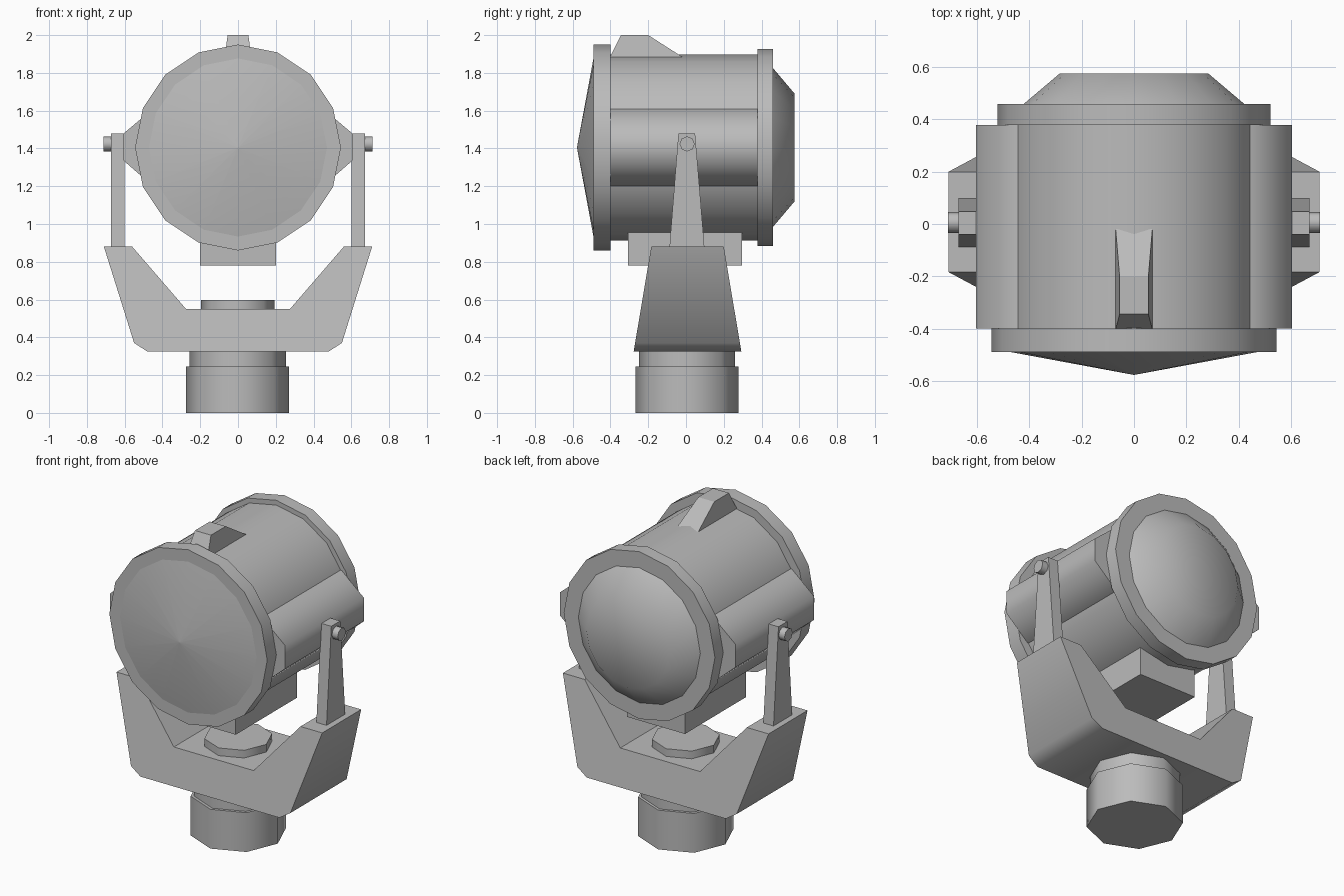
import bpy, bmesh, math
from mathutils import Matrix, Vector

if "Cube" in bpy.data.objects:
    bpy.data.objects.remove(bpy.data.objects["Cube"])

metal = bpy.data.materials.new("grey metal")
metal.diffuse_color = (0.5, 0.5, 0.5, 1)
metal.use_nodes = True
metal.node_tree.nodes["Principled BSDF"].inputs["Base Color"].default_value = metal.diffuse_color


def finish(name, bm, angle):
    """Turn a bmesh into a named, shaded object."""
    bmesh.ops.recalc_face_normals(bm, faces=bm.faces)
    me = bpy.data.meshes.new(name)
    bm.to_mesh(me)
    bm.free()
    me.materials.append(metal)
    ob = bpy.data.objects.new(name, me)
    bpy.context.collection.objects.link(ob)
    bpy.ops.object.select_all(action='DESELECT')
    ob.select_set(True)
    bpy.context.view_layer.objects.active = ob
    if angle:
        bpy.ops.object.shade_smooth_by_angle(angle=math.radians(angle))
    return ob


def loft(name, loops, angle=0):
    """Skin a list of equal-length point loops and cap both ends."""
    bm = bmesh.new()
    rows = [[bm.verts.new(p) for p in loop] for loop in loops]
    n = len(rows[0])
    for a, b in zip(rows, rows[1:]):
        for i in range(n):
            j = (i + 1) % n
            bm.faces.new((a[i], a[j], b[j], b[i]))
    bm.faces.new(rows[0])
    bm.faces.new(rows[-1])
    return finish(name, bm, angle)


def turned(name, profile, sides, axis, center, angle=50):
    """Turned part: profile of (radius, position along axis)."""
    def point(r, h, i):
        t = 2 * math.pi * i / sides
        c, s = r * math.cos(t), r * math.sin(t)
        p = {'X': (h, c, s), 'Y': (c, h, s), 'Z': (c, s, h)}[axis]
        return Vector(p) + Vector(center)
    return loft(name, [[point(r, h, i) for i in range(sides)] for r, h in profile], angle)


def box(name, x, y, z, y_top=None, x_top=None):
    """Box, optionally tapering towards its top."""
    def rect(xr, yr, h):
        return [(xr[0], yr[0], h), (xr[1], yr[0], h), (xr[1], yr[1], h), (xr[0], yr[1], h)]
    return loft(name, [rect(x, y, z[0]), rect(x_top or x, y_top or y, z[1])])


# pedestal
FOOT = (-0.002, 0.005, 0)
turned("base", [(0.273, 0), (0.273, 0.245)], 8, 'Z', FOOT)
turned("neck", [(0.255, 0.24), (0.255, 0.34)], 8, 'Z', FOOT)
turned("swivel_disc", [(0.194, 0.53), (0.194, 0.598)], 8, 'Z', FOOT)

# yoke: front outline, thicker towards the bottom
half = [(0.48, 0.325), (0.55, 0.37), (0.71, 0.88), (0.56, 0.88), (0.275, 0.55)]
outline = half + [(-x, z) for x, z in reversed(half)]


def depth(z):
    return 0.285 - (z - 0.325) * 0.168


loft("yoke", [[(x, 0.008 + s * depth(z), z) for x, z in outline] for s in (-1, 1)], 42)

# lamp housing
AXIS = (0, 0, 1.405)
turned("drum", [(0.492, -0.42), (0.492, 0.40)], 16, 'Y', AXIS)
turned("front_rim", [(0.545, -0.49), (0.545, -0.40)], 16, 'Y', AXIS)
turned("front_lens", [(0.002, -0.577), (0.482, -0.488)], 16, 'Y', AXIS)
turned("rear_rim", [(0.522, 0.378), (0.522, 0.46)], 16, 'Y', AXIS)
turned("rear_dome", [(0.427, 0.455), (0.285, 0.575)], 16, 'Y', AXIS, 60)

# side parts, one on each side
for side, s in (("left", -1), ("right", 1)):
    section = [(0.40, 1.61), (0.45, 1.61), (0.605, 1.48), (0.605, 1.335), (0.45, 1.20), (0.40, 1.20)]
    loft(side + "_cheek", [[(s * x, y, z) for x, z in section] for y in (-0.40, 0.378)], 60)
    xs = sorted((s * 0.602, s * 0.672))
    box(side + "_post", xs, (-0.088, 0.098), (0.87, 1.48), (-0.04, 0.048))
    turned(side + "_pin", [(0.04, s * 0.60), (0.04, s * 0.712)], 8, 'X', (0, 0.006, 1.424))

# weight under the drum and tapered grip on top
box("under_block", (-0.2, 0.2), (-0.308, 0.296), (0.78, 0.955))
box("top_grip", (-0.07, 0.07), (-0.402, -0.02), (1.885, 2.0), (-0.345, -0.20), (-0.055, 0.055))
